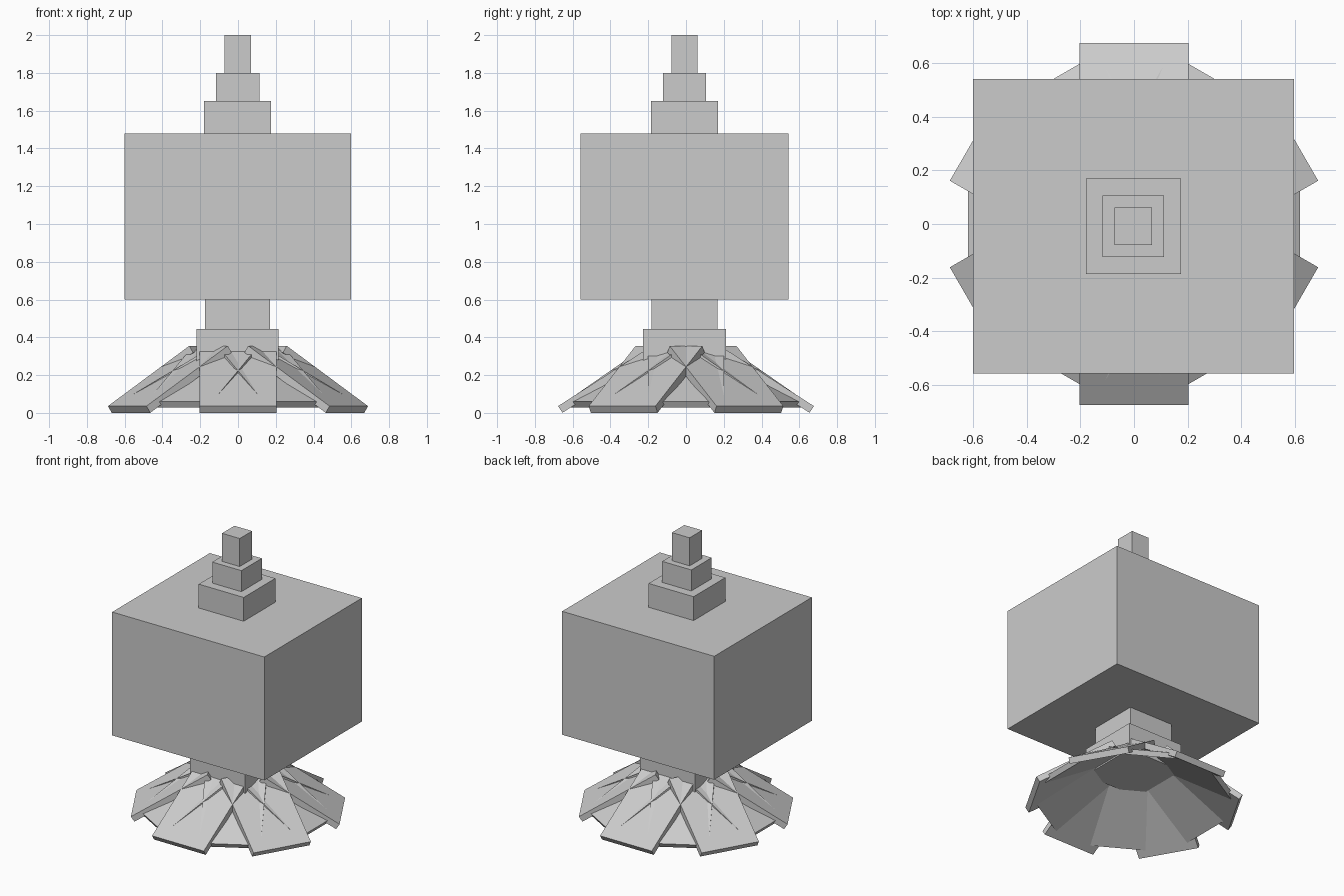
import bpy
import math
from mathutils import Matrix, Vector

old = bpy.data.objects.get("Cube")
if old:
    bpy.data.objects.remove(old, do_unlink=True)

# Single plain grey
grey = bpy.data.materials.new("plain_grey")
grey.use_nodes = True
colour = (0.6, 0.6, 0.6, 1)
grey.diffuse_color = colour
grey.node_tree.nodes["Principled BSDF"].inputs["Base Color"].default_value = colour


def box(name, size, matrix):
    bpy.ops.mesh.primitive_cube_add(size=1)
    ob = bpy.context.object
    ob.name = name
    ob.data.transform(matrix @ Matrix.Diagonal((*size, 1)))
    ob.data.materials.append(grey)
    return ob


# Square tower blocks, stacked on one axis
AXIS = (-0.002, -0.008)
blocks = [
    ("base_block", 0.435, 0.44, 0.25, 0.445),
    ("neck", 0.345, 0.35, 0.445, 0.6),
    ("main_body", 1.2, 1.1, 0.6, 1.48),
    ("lower_cap", 0.355, 0.357, 1.48, 1.65),
    ("middle_cap", 0.23, 0.23, 1.65, 1.8),
    ("top_cap", 0.14, 0.14, 1.8, 2.0),
]
for name, width, depth, low, high in blocks:
    box(name, (width, depth, high - low),
        Matrix.Translation((*AXIS, (low + high) / 2)))


def petal_ring(name, start, inner, outer, width, thick):
    """Six sloping plates; inner and outer are (radius, height) of the top face."""
    a, b = Vector(inner), Vector(outer)
    run = b - a
    slope = math.atan2(-run.y, run.x)
    mid = (a + b) / 2
    for i in range(6):
        turn = Matrix.Rotation(math.radians(start + 60 * i), 4, "Z")
        place = Matrix.Translation((mid.x, 0, mid.y))
        tilt = Matrix.Rotation(slope, 4, "Y")
        drop = Matrix.Translation((0, 0, -thick / 2))
        box(f"{name}_{i + 1}", (run.length, width, thick),
            turn @ place @ tilt @ drop)


# Two overlapping rings of skirt plates
petal_ring("outer_petal", 30, (0.18, 0.355), (0.677, 0.036), 0.408, 0.042)
petal_ring("inner_petal", 0, (0.166, 0.332), (0.62, 0.059), 0.4, 0.036)
